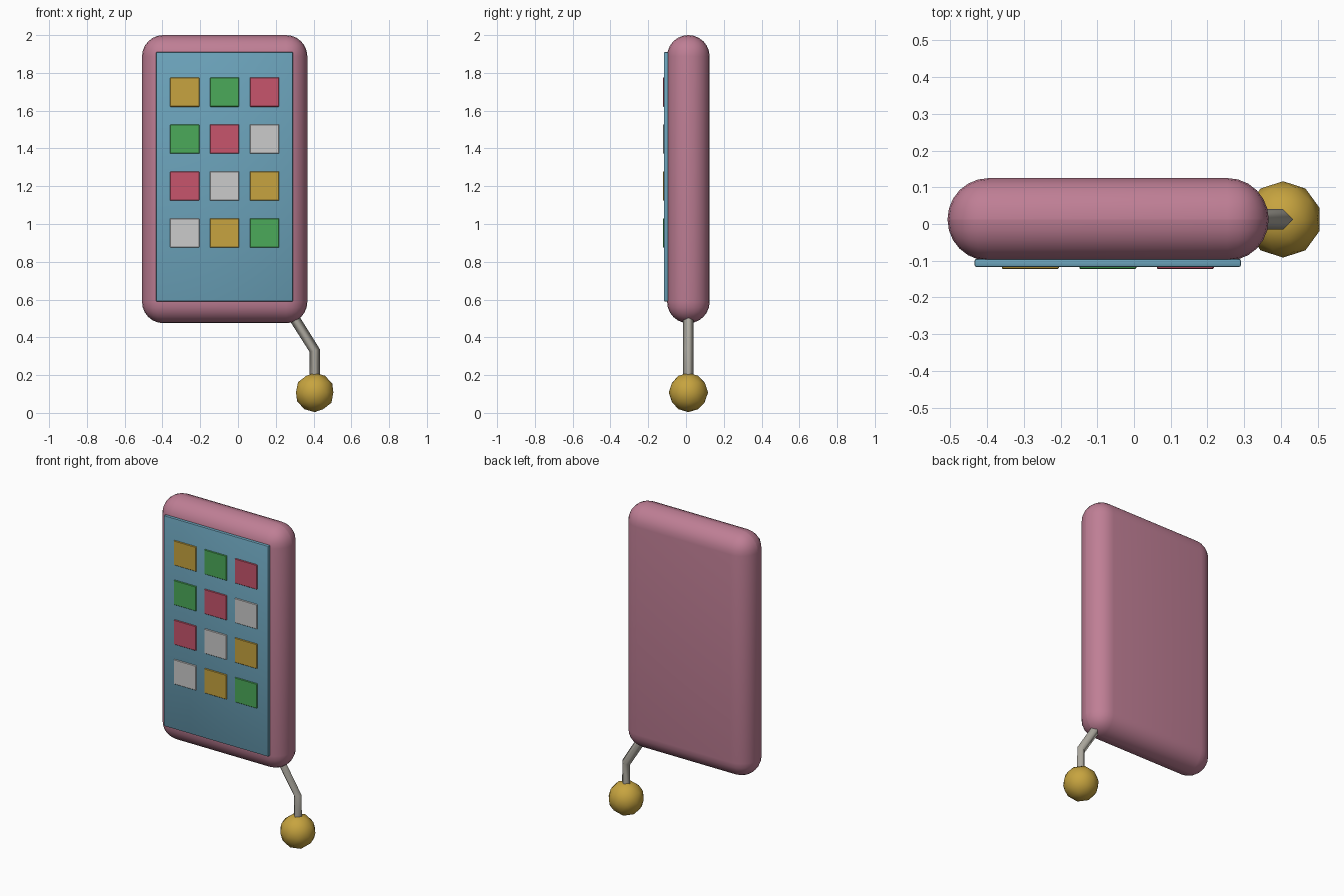
import bpy
from mathutils import Vector

if "Cube" in bpy.data.objects:
    bpy.data.objects.remove(bpy.data.objects["Cube"])

YC = 0.0125  # mid-plane of the case


def material(name, rgb):
    m = bpy.data.materials.new(name)
    m.diffuse_color = (*rgb, 1)
    m.use_nodes = True
    m.node_tree.nodes["Principled BSDF"].inputs["Base Color"].default_value = m.diffuse_color
    return m


PINK = material("pink", (0.52, 0.21, 0.30))
BLUE = material("blue", (0.15, 0.37, 0.50))
GOLD = material("gold", (0.57, 0.37, 0.05))
GREEN = material("green", (0.07, 0.40, 0.10))
RED = material("red", (0.57, 0.09, 0.15))
WHITE = material("white", (0.58, 0.58, 0.58))
METAL = material("metal", (0.42, 0.40, 0.35))


def rounded_box(name, lo, hi, bevel, segments, mat):
    lo, hi = Vector(lo), Vector(hi)
    bpy.ops.mesh.primitive_cube_add(size=1, location=(lo + hi) / 2)
    ob = bpy.context.object
    ob.name = name
    ob.scale = hi - lo
    bpy.ops.object.transform_apply(location=False, rotation=False, scale=True)
    ob.data.materials.append(mat)
    mod = ob.modifiers.new("round", 'BEVEL')
    mod.width = bevel
    mod.segments = segments
    bpy.ops.object.modifier_apply(modifier="round")
    bpy.ops.object.shade_smooth_by_angle()
    return ob


# Case and screen
rounded_box("case", (-0.508, -0.10, 0.475), (0.367, 0.125, 2.0), 0.112, 6, PINK)
rounded_box("screen", (-0.434, -0.117, 0.59), (0.291, -0.095, 1.91), 0.005, 2, BLUE)

# App tiles: the colours shift by one place in each row
cycle = [GOLD, GREEN, RED, WHITE]
h = 0.0775
for row in range(4):
    for col in range(3):
        x, z = -0.282 + 0.211 * col, 1.698 - 0.2485 * row
        rounded_box(f"app_tile_{row + 1}_{col + 1}", (x - h, -0.123, z - h),
                    (x + h, -0.109, z + h), 0.003, 1, cycle[(row + col) % 4])

# Bent charm cord, four-sided
curve = bpy.data.curves.new("charm_cord", 'CURVE')
curve.dimensions = '3D'
curve.bevel_depth = 0.028
curve.bevel_resolution = 0
curve.use_fill_caps = True
spline = curve.splines.new('POLY')
path = [(0.255, 0.57), (0.406, 0.33), (0.406, 0.15)]
spline.points.add(len(path) - 1)
for p, (x, z) in zip(spline.points, path):
    p.co = (x, YC, z, 1)
spline.use_smooth = True
curve.materials.append(METAL)
cord = bpy.data.objects.new("charm_cord", curve)
bpy.context.collection.objects.link(cord)

# Charm ball
bpy.ops.mesh.primitive_ico_sphere_add(subdivisions=2, radius=0.104,
                                      location=(0.406, YC, 0.108))
ball = bpy.context.object
ball.name = "charm_ball"
ball.data.materials.append(GOLD)
bpy.ops.object.shade_smooth()
